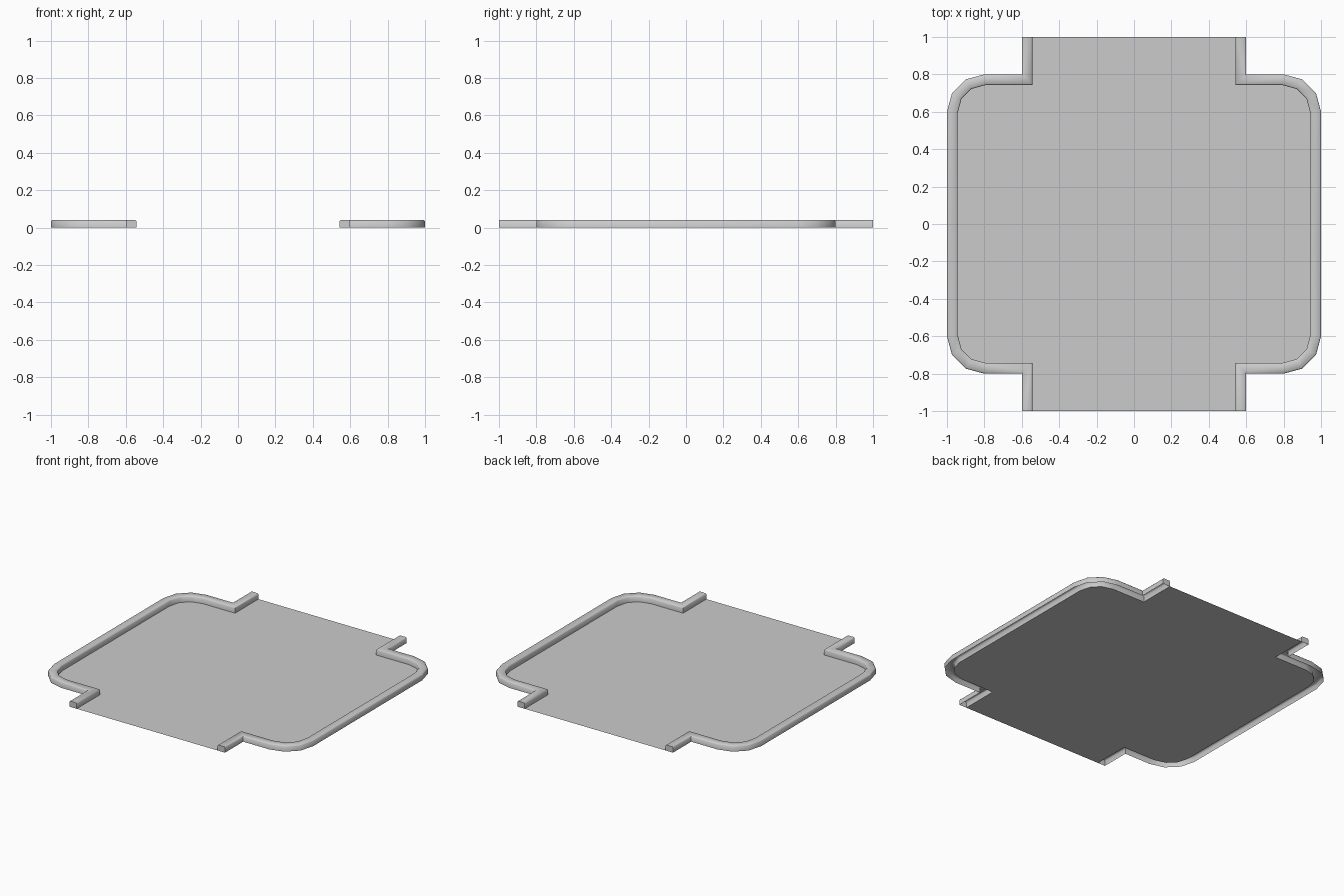
import bpy
import bmesh
from math import sin, cos, radians
from mathutils import Vector

cube = bpy.data.objects.get("Cube")
if cube:
    bpy.data.objects.remove(cube, do_unlink=True)

WIDTH, HEIGHT, CHAMFER = 0.057, 0.04, 0.006
RADIUS, ARC_STEPS = 0.2, 3

grey = bpy.data.materials.new("plain grey")
grey.use_nodes = True
grey.diffuse_color = (0.6, 0.6, 0.6, 1)
grey.node_tree.nodes["Principled BSDF"].inputs["Base Color"].default_value = grey.diffuse_color


def make_object(name, bm):
    mesh = bpy.data.meshes.new(name)
    bm.to_mesh(mesh)
    bm.free()
    mesh.materials.append(grey)
    obj = bpy.data.objects.new(name, mesh)
    bpy.context.collection.objects.link(obj)
    return obj


def outer_path():
    """Outline of the right-hand kerb, front to back."""
    half = [Vector((1 - RADIUS + RADIUS * cos(a), 0.6 + RADIUS * sin(a)))
            for a in (radians(90 * i / ARC_STEPS) for i in range(ARC_STEPS + 1))]
    half += [Vector((0.6, 0.8)), Vector((0.6, 1))]
    return [Vector((p.x, -p.y)) for p in reversed(half)] + half


def inset(path, dist):
    """Shift an open path to its left with mitred corners."""
    dirs = [(b - a).normalized() for a, b in zip(path, path[1:])]
    normals = [Vector((-d.y, d.x)) for d in dirs]
    result = []
    for p, n1, n2 in zip(path, normals[:1] + normals, normals + normals[-1:]):
        result.append(p + (n1 + n2) * dist / (1 + n1.dot(n2)))
    return result


def build_kerb(name, side):
    # Raised rim, open underneath, with softened top edges
    section = [(0, 0), (0, HEIGHT - CHAMFER), (CHAMFER, HEIGHT),
               (WIDTH - CHAMFER, HEIGHT), (WIDTH, HEIGHT - CHAMFER), (WIDTH, 0)]
    bm = bmesh.new()
    rails = [[bm.verts.new((side * p.x, p.y, z)) for p in inset(outer_path(), d)]
             for d, z in section]
    for r1, r2 in zip(rails, rails[1:]):
        for i in range(len(r1) - 1):
            bm.faces.new((r1[i], r1[i + 1], r2[i + 1], r2[i]))
    for end in (0, -1):
        bm.faces.new([rail[end] for rail in rails])
    bmesh.ops.recalc_face_normals(bm, faces=bm.faces)
    # Keep the normals pointing outward on the open shell
    top = max(bm.faces, key=lambda f: f.calc_center_median().z)
    if top.normal.z < 0:
        bmesh.ops.reverse_faces(bm, faces=bm.faces)
    obj = make_object(name, bm)
    bpy.ops.object.select_all(action="DESELECT")
    obj.select_set(True)
    bpy.context.view_layer.objects.active = obj
    bpy.ops.object.shade_smooth_by_angle(angle=radians(50))


build_kerb("left_kerb", 1)
build_kerb("right_kerb", -1)

# Thin floor sheet between the kerbs
edge = inset(outer_path(), WIDTH)
outline = edge + [Vector((-p.x, p.y)) for p in reversed(edge)]
bm = bmesh.new()
floor = bm.faces.new([bm.verts.new((p.x, p.y, 0)) for p in outline])
floor.normal_update()
if floor.normal.z < 0:
    floor.normal_flip()
make_object("floor", bm)
